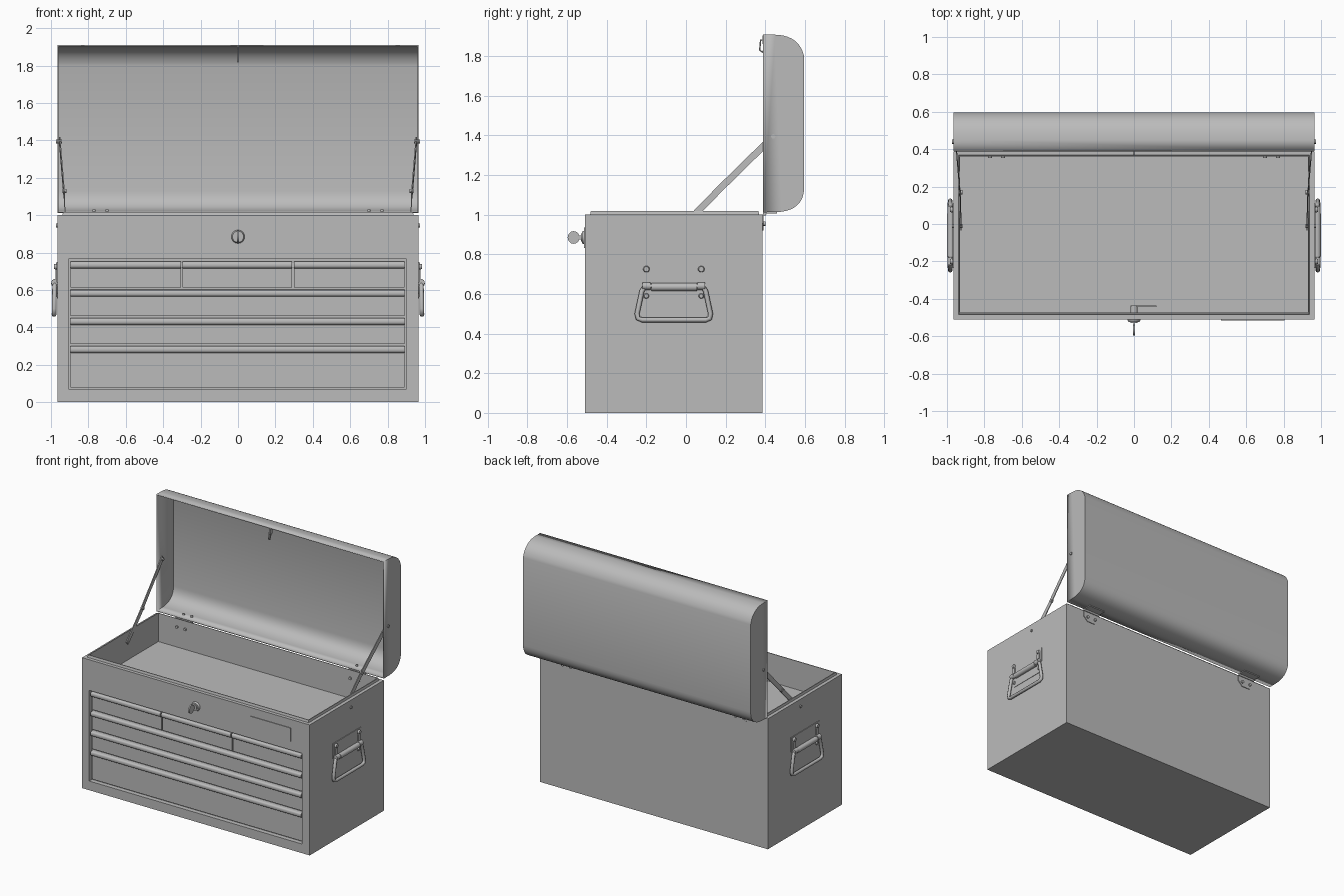
import bpy, bmesh, math
from mathutils import Vector

cube = bpy.data.objects.get("Cube")
if cube:
    bpy.data.objects.remove(cube, do_unlink=True)

steel = bpy.data.materials.new("grey steel")
steel.use_nodes = True
GREY = (0.5, 0.5, 0.5, 1)
steel.diffuse_color = GREY
steel.node_tree.nodes["Principled BSDF"].inputs["Base Color"].default_value = GREY
parts = []


def finish(name, bm):
    bmesh.ops.recalc_face_normals(bm, faces=bm.faces)
    return add(name, bm)


def add(name, bm):
    me = bpy.data.meshes.new(name)
    bm.to_mesh(me)
    bm.free()
    me.materials.append(steel)
    ob = bpy.data.objects.new(name, me)
    bpy.context.collection.objects.link(ob)
    parts.append(ob)
    return ob


def prism(name, pts, x0, x1):
    """Extrude a (y, z) outline along x."""
    bm = bmesh.new()
    a, b = [[bm.verts.new((x, y, z)) for y, z in pts] for x in (x0, x1)]
    n = len(pts)
    for i in range(n):
        j = (i + 1) % n
        bm.faces.new((a[i], a[j], b[j], b[i]))
    bm.faces.new(a)
    bm.faces.new(b)
    return finish(name, bm)


def box(name, x0, x1, y0, y1, z0, z1):
    return prism(name, [(y0, z0), (y1, z0), (y1, z1), (y0, z1)], x0, x1)


def rod(name, p, q, r, sides=16, r2=None):
    """Cylinder or cone from p to q."""
    p, q = Vector(p), Vector(q)
    bm = bmesh.new()
    bmesh.ops.create_cone(bm, cap_ends=True, segments=sides, radius1=r,
                          radius2=r if r2 is None else r2, depth=(q - p).length)
    turn = (q - p).to_track_quat('Z', 'Y').to_matrix().to_4x4()
    bm.transform(turn)
    bmesh.ops.translate(bm, verts=bm.verts, vec=(p + q) / 2)
    return finish(name, bm)


def wire(name, pts, r, closed=False):
    """Round wire along a path."""
    cu = bpy.data.curves.new(name, 'CURVE')
    cu.dimensions = '3D'
    cu.bevel_depth, cu.bevel_resolution, cu.use_fill_caps = r, 2, True
    sp = cu.splines.new('POLY')
    sp.points.add(len(pts) - 1)
    for pt, co in zip(sp.points, pts):
        pt.co = (*co, 1)
    sp.use_cyclic_u = closed
    cu.materials.append(steel)
    bpy.context.collection.objects.link(bpy.data.objects.new(name, cu))


def arc(a, c, b, n=10):
    """Quadratic curve from a to b with control point c."""
    a, b, c = Vector(a), Vector(b), Vector(c)
    return [tuple(a * (1 - t) ** 2 + c * 2 * t * (1 - t) + b * t * t)
            for t in (i / n for i in range(n + 1))]


# Body: rectangular rings lofted from base to rim and down to the tray floor
W, YF, YB = 0.965, -0.51, 0.387
bm = bmesh.new()
rings = []
for inset, z in [(0, 0), (0, 1.0), (0.026, 1.0), (0.03, 1.018), (0.036, 1.018), (0.036, 0.8)]:
    x, y0, y1 = W - inset, YF + inset, YB - inset * 0.7
    rings.append([bm.verts.new(c) for c in ((-x, y0, z), (x, y0, z), (x, y1, z), (-x, y1, z))])
for lo, hi in zip(rings, rings[1:]):
    for i in range(4):
        j = (i + 1) % 4
        f = bm.faces.new((lo[i], lo[j], hi[j], hi[i]))
        if lo is rings[0] and i == 0:
            front = f
bm.faces.new(rings[-1])
bm.faces.new(rings[0][::-1])

# Drawer opening: inset the front face, then push it back
L, R, BOT, TOP = -0.905, 0.9, 0.07, 0.765
bmesh.ops.inset_individual(bm, faces=[front], thickness=0.05)
for v in front.verts:
    v.co.x = L if v.co.x < 0 else R
    v.co.z = BOT if v.co.z < 0.5 else TOP
hole = bmesh.ops.extrude_discrete_faces(bm, faces=[front])["faces"][0]
bmesh.ops.translate(bm, verts=hole.verts, vec=(0, 0.035, 0))
finish("chest_body", bm)


# Drawers with a rolled pull along the top edge
def drawer(name, x0, x1, z0, z1):
    y = -0.489
    roll = arc((y, z1 - 0.002), (-0.508, z1), (-0.508, z1 - 0.018), 5)
    roll += arc((-0.508, z1 - 0.022), (-0.508, z1 - 0.038), (y, z1 - 0.038), 5)
    prism(name, [(-0.47, z0), (-0.47, z1)] + roll + [(y, z0)], x0, x1)


for i, (x0, x1) in enumerate([(-0.895, -0.306), (-0.297, 0.29), (0.299, 0.89)]):
    drawer(f"small_drawer_{i + 1}", x0, x1, 0.613, 0.754)
for i, (z0, z1) in enumerate([(0.462, 0.603), (0.312, 0.452), (0.08, 0.302)]):
    drawer(f"wide_drawer_{i + 1}", -0.895, 0.89, z0, z1)

# Lid: open shell standing upright behind the body
profile = [(0.389, 1.012)] + arc((0.46, 1.013), (0.59, 1.02), (0.596, 1.13))
profile += arc((0.596, 1.80), (0.57, 1.905), (0.45, 1.908)) + [(0.389, 1.909)]
bm = bmesh.new()
a, b = [[bm.verts.new((x, y, z)) for y, z in profile] for x in (-W, W)]
for i in range(len(profile) - 1):
    bm.faces.new((a[i], b[i], b[i + 1], a[i + 1]))
bm.faces.new(a)
bm.faces.new(b[::-1])
bmesh.ops.recalc_face_normals(bm, faces=bm.faces)
if [f for f in bm.faces if len(f.verts) > 4 and f.calc_center_median().x > 0][0].normal.x < 0:
    bmesh.ops.reverse_faces(bm, faces=bm.faces)
lid = add("lid", bm)
shell = lid.modifiers.new("sheet", 'SOLIDIFY')
shell.thickness, shell.offset, shell.use_even_offset = 0.006, -1, True

# Lid catch loop
wire("lid_catch", [(0, 0.40, 1.885), (0, 0.376, 1.88), (0, 0.372, 1.83),
                   (0, 0.385, 1.82), (0, 0.395, 1.835)], 0.004, True)
box("catch_tab", -0.004, 0.004, 0.385, 0.41, 1.86, 1.905)

# Lock, key and the cam behind it
rod("lock_collar", (0, -0.505, 0.885), (0, -0.524, 0.885), 0.038, 20, 0.03)
rod("lock_barrel", (0, -0.52, 0.885), (0, -0.53, 0.885), 0.02)
prism("key_bow", [(-0.567 + 0.03 * math.cos(t * math.pi / 8),
                   0.885 + 0.032 * math.sin(t * math.pi / 8)) for t in range(16)], -0.005, 0.005)
box("key_shank", -0.004, 0.004, -0.55, -0.52, 0.875, 0.895)
rod("lock_cylinder", (0, -0.475, 0.885), (0, -0.435, 0.885), 0.02)
box("lock_cam", -0.02, 0.12, -0.443, -0.437, 0.875, 0.895)

# Blank label plate
box("label_plate", 0.465, 0.805, -0.515, -0.509, 0.832, 0.935)

for s, side in ((1, "left"), (-1, "right")):
    # Carrying handle: mount, bolts, knuckles, grip and bail
    box(f"{side}_handle_mount", s * 0.96, s * 0.97, -0.235, 0.11, 0.64, 0.75)
    box(f"{side}_handle_lower_mount", s * 0.96, s * 0.968, -0.21, 0.085, 0.555, 0.64)
    for i, y in enumerate((-0.2, 0.077)):
        rod(f"{side}_handle_bolt_{i}", (s * 0.965, y, 0.725), (s * 0.983, y, 0.725), 0.018, 16, 0.013)
        rod(f"{side}_lower_rivet_{i}", (s * 0.965, y, 0.59), (s * 0.975, y, 0.59), 0.015, 16, 0.01)
        box(f"{side}_handle_strap_{i}", s * 0.965, s * 0.977, y - 0.014, y + 0.014, 0.64, 0.71)
        rod(f"{side}_handle_knuckle_{i}", (s * 0.979, y - 0.02, 0.64), (s * 0.979, y + 0.02, 0.64), 0.019)
    rod(f"{side}_handle_sleeve", (s * 0.979, -0.175, 0.635), (s * 0.979, 0.055, 0.635), 0.02)
    bail = [(-0.205, 0.64), (-0.222, 0.615), (-0.247, 0.50), (-0.242, 0.477), (-0.22, 0.469),
            (0.1, 0.469), (0.12, 0.477), (0.124, 0.50), (0.099, 0.615), (0.082, 0.64)]
    wire(f"{side}_handle_bail", [(s * (0.98 + 0.02 * (0.64 - z)), y, z) for y, z in bail], 0.0125, True)

    # Lid stay: two flat links with a pivot at the middle and at each end
    foot, mid, head = (-0.01, 0.945), (0.17, 1.13), (0.44, 1.395)
    for name, p, q, x, x2 in (("lower", foot, mid, 0.922, 0.926), ("upper", mid, head, 0.928, 0.95)):
        p, q = Vector(p), Vector(q)
        d = (q - p).normalized() * 0.017
        n = Vector((-d.y, d.x))
        link = prism(f"{side}_stay_{name}", [p - d + n, p - d - n, q + d - n, q + d + n], 0, s * 0.006)
        for v in link.data.vertices:
            t = (v.co.y - p.x) / (q.x - p.x)
            v.co.x += s * (x + (x2 - x) * t)
    for name, (y, z), x0, x1 in (("foot", foot, 0.918, 0.972), ("middle", mid, 0.918, 0.938),
                                 ("head", head, 0.94, 0.972)):
        rod(f"{side}_stay_{name}_pivot", (s * x0, y, z), (s * x1, y, z), 0.011, 12)

    # Hinge: leaf on the body, leaf under the lid, pin and rivets
    hx = s * 0.735
    rod(f"{side}_hinge_pin", (hx - 0.07, 0.397, 1.004), (hx + 0.07, 0.397, 1.004), 0.009, 12)
    bm = bmesh.new()
    leaf = [bm.verts.new((hx + u, 0.392, z)) for u, z in
            ((-0.07, 1.0), (-0.07, 0.955), (-0.035, 0.92), (0.035, 0.92), (0.07, 0.955), (0.07, 1.0))]
    face = bm.faces.new(leaf)
    top = bmesh.ops.extrude_face_region(bm, geom=[face])["geom"]
    bmesh.ops.translate(bm, verts=[g for g in top if isinstance(g, bmesh.types.BMVert)], vec=(0, -0.006, 0))
    finish(f"{side}_hinge_leaf", bm)
    box(f"{side}_hinge_lid_leaf", hx - 0.07, hx + 0.07, 0.397, 0.46, 1.006, 1.013)
    for i, u in enumerate((-0.035, 0.035)):
        rod(f"{side}_lid_rivet_{i}", (hx + u, 0.44, 1.01), (hx + u, 0.44, 1.03), 0.011, 12, 0.007)
        rod(f"{side}_body_rivet_{i}", (hx + u, 0.352, 0.955), (hx + u, 0.402, 0.955), 0.011, 12)

# Smooth the rounded parts while keeping folded edges crisp
bpy.ops.object.select_all(action='DESELECT')
for ob in parts:
    ob.select_set(True)
bpy.context.view_layer.objects.active = parts[0]
bpy.ops.object.shade_smooth_by_angle(angle=math.radians(35))
